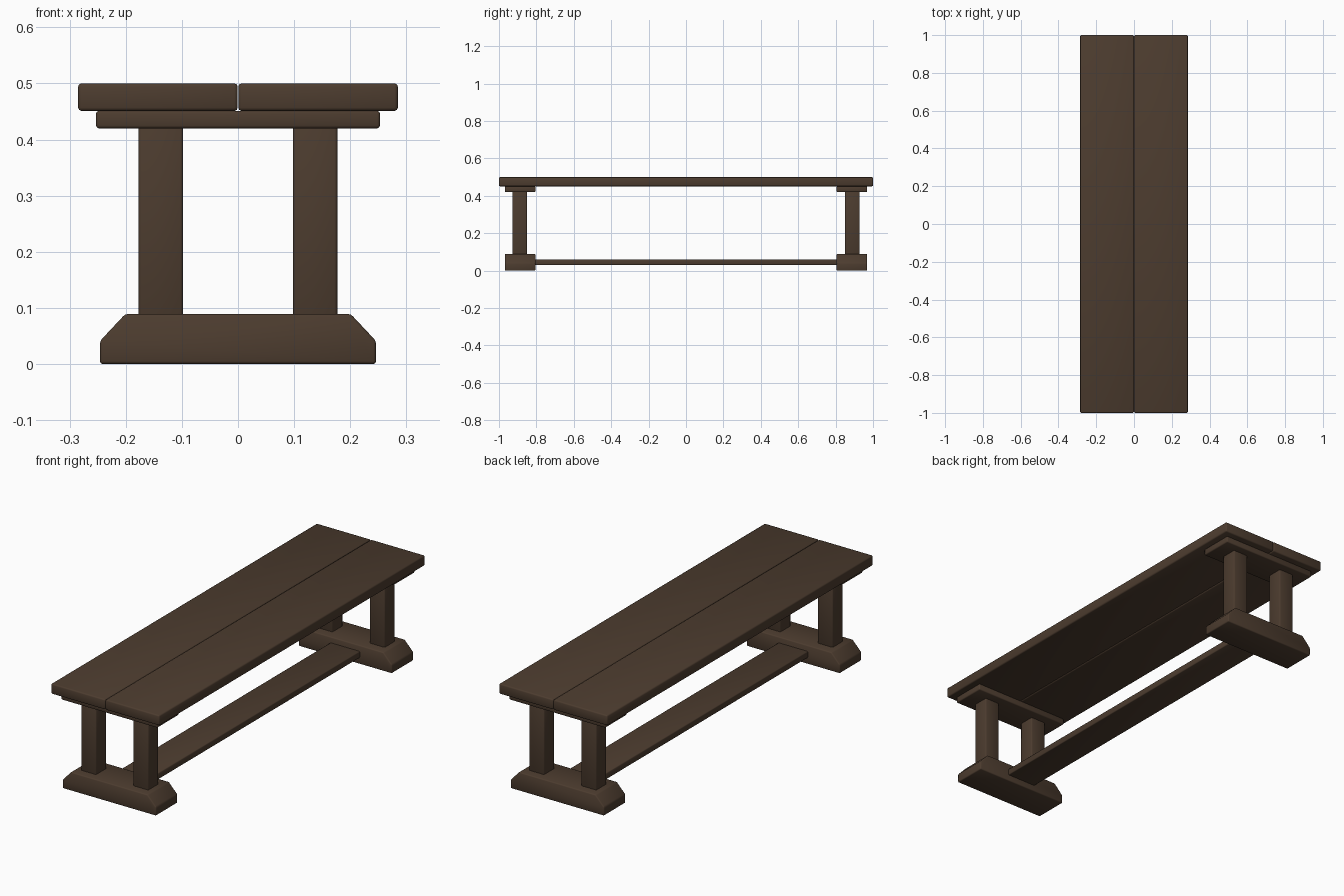
import bpy, bmesh, math

if "Cube" in bpy.data.objects:
    bpy.data.objects.remove(bpy.data.objects["Cube"])

wood = bpy.data.materials.new("dark brown wood")
wood.diffuse_color = (0.073, 0.045, 0.028, 1)
wood.use_nodes = True
wood.node_tree.nodes["Principled BSDF"].inputs["Base Color"].default_value = wood.diffuse_color


def prism(name, profile, y0, y1, bevel=0.005):
    """Extrude an x-z profile along y, with softly rounded edges."""
    bm = bmesh.new()
    face = bm.faces.new([bm.verts.new((x, y0, z)) for x, z in profile])
    ext = bmesh.ops.extrude_face_region(bm, geom=[face])
    for v in ext["geom"]:
        if isinstance(v, bmesh.types.BMVert):
            v.co.y = y1
    bmesh.ops.recalc_face_normals(bm, faces=bm.faces)
    bmesh.ops.bevel(bm, geom=list(bm.edges), offset=bevel, segments=2,
                    profile=0.5, affect='EDGES')
    me = bpy.data.meshes.new(name)
    bm.to_mesh(me)
    bm.free()
    me.materials.append(wood)
    ob = bpy.data.objects.new(name, me)
    bpy.context.collection.objects.link(ob)
    bpy.context.view_layer.objects.active = ob
    ob.select_set(True)
    bpy.ops.object.shade_smooth_by_angle(angle=math.radians(50))
    ob.select_set(False)
    return ob


def box(name, x0, x1, y0, y1, z0, z1, bevel=0.005):
    return prism(name, [(x0, z0), (x1, z0), (x1, z1), (x0, z1)], y0, y1, bevel)


# Two seat planks with a thin gap
box("seat_plank_left", -0.285, -0.0005, -1, 1, 0.451, 0.5, 0.006)
box("seat_plank_right", 0.0005, 0.285, -1, 1, 0.451, 0.5, 0.006)

# Chamfered foot outline
foot = [(-0.246, 0), (0.246, 0), (0.246, 0.041), (0.201, 0.089),
        (-0.201, 0.089), (-0.246, 0.041)]

# Trestle at each end: foot, two posts, cleat under the seat
for end, s in (("front", -1), ("back", 1)):
    ya, yb = sorted((s * 0.805, s * 0.969))
    prism(end + "_foot", foot, ya, yb)
    box(end + "_cleat", -0.253, 0.253, ya, yb, 0.42, 0.451)
    la, lb = sorted((s * 0.85, s * 0.928))
    for side, t in (("left", -1), ("right", 1)):
        xa, xb = sorted((t * 0.098, t * 0.177))
        box(f"{end}_{side}_leg", xa, xb, la, lb, 0.08, 0.43)

# Low stretcher board between the feet
box("stretcher", -0.078, 0.078, -0.815, 0.815, 0.03, 0.061, 0.004)
